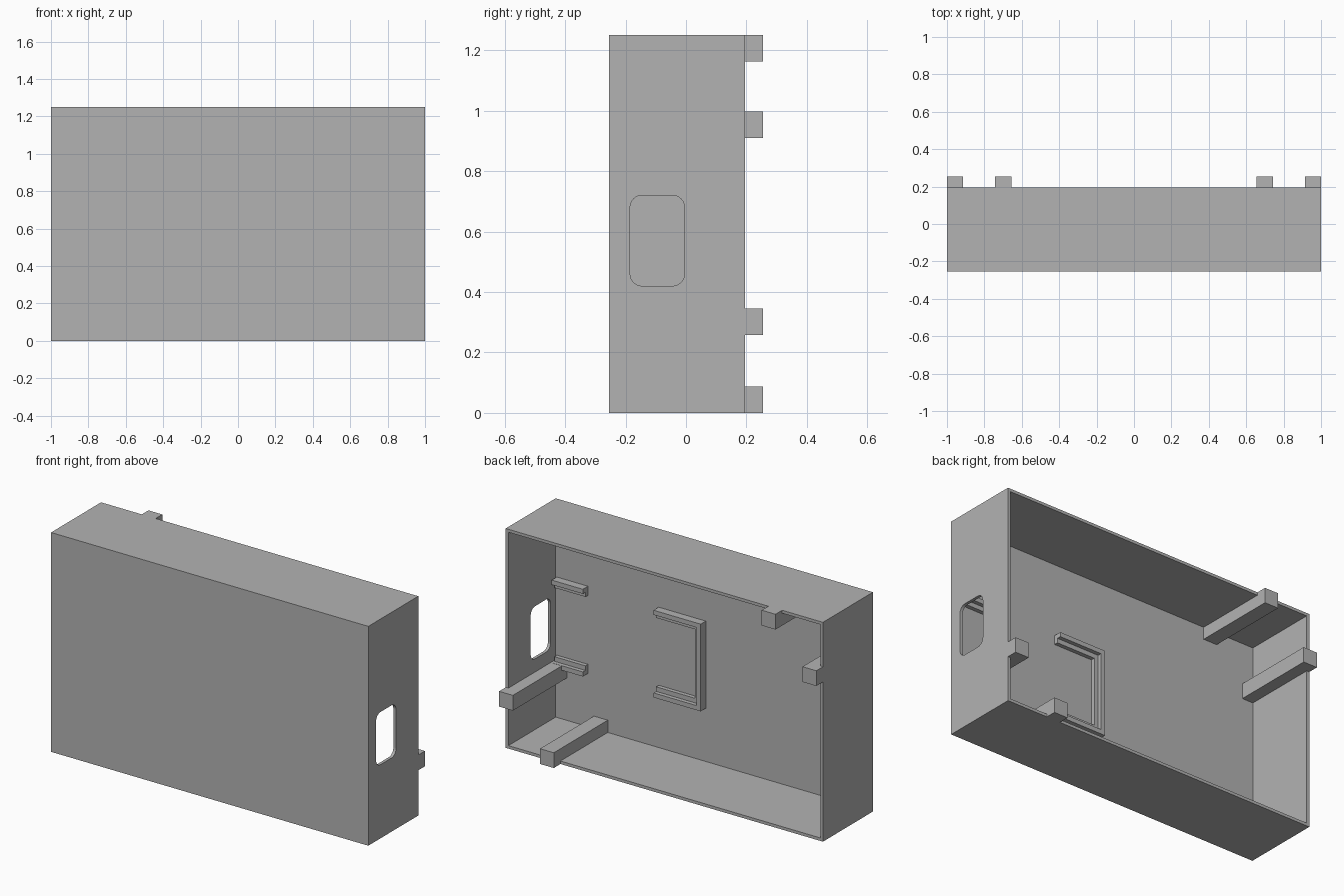
import bpy, bmesh
from mathutils import Matrix, Vector

cube = bpy.data.objects.get("Cube")
if cube:
    bpy.data.objects.remove(cube, do_unlink=True)

grey = bpy.data.materials.new("plain grey")
grey.use_nodes = True
grey.diffuse_color = (0.45, 0.45, 0.45, 1)
grey.node_tree.nodes["Principled BSDF"].inputs["Base Color"].default_value = grey.diffuse_color

FRONT, RIM, TIP = -0.255, 0.195, 0.255    # y of front face, open rim and peg tips
HEIGHT, WALL = 1.25, 0.024
FLOOR = FRONT + WALL                      # inner surface of the front wall
PEG = 0.087


def add_box(bm, lo, hi):
    lo, hi = Vector(lo), Vector(hi)
    size = hi - lo
    mat = Matrix.Translation((lo + hi) / 2) @ Matrix.Diagonal((*size, 1))
    return bmesh.ops.create_cube(bm, size=1, matrix=mat)["verts"]


def finish(name, bm):
    mesh = bpy.data.meshes.new(name)
    bm.normal_update()
    bm.to_mesh(mesh)
    bm.free()
    mesh.materials.append(grey)
    obj = bpy.data.objects.new(name, mesh)
    bpy.context.collection.objects.link(obj)
    return obj


def box(name, *corners):
    bm = bmesh.new()
    add_box(bm, *corners)
    return finish(name, bm)


# Hollow case: inset the back face and push it in to leave thin walls
bm = bmesh.new()
add_box(bm, (-1, FRONT, 0), (1, RIM, HEIGHT))
bm.normal_update()
back = max(bm.faces, key=lambda f: f.calc_center_median().y)
bmesh.ops.inset_region(bm, faces=[back], thickness=WALL)
pushed = bmesh.ops.extrude_face_region(bm, geom=[back])["geom"]
moved = [v for v in pushed if isinstance(v, bmesh.types.BMVert)]
bmesh.ops.translate(bm, verts=moved, vec=(0, FLOOR - RIM, 0))
if back.is_valid:
    bmesh.ops.delete(bm, geom=[back], context="FACES_ONLY")
bmesh.ops.recalc_face_normals(bm, faces=bm.faces[:])
case = finish("case", bm)

# Rounded port opening through the side wall
bm = bmesh.new()
add_box(bm, (0.9, -0.185, 0.42), (1.1, -0.005, 0.72))
along = [e for e in bm.edges if abs(e.verts[0].co.x - e.verts[1].co.x) > 0.1]
bmesh.ops.bevel(bm, geom=along, offset=0.04, segments=6, profile=0.5, affect="EDGES")
cutter = finish("port_cutter", bm)
cutter.hide_render = True
cut = case.modifiers.new("port", "BOOLEAN")
cut.operation, cut.solver, cut.object = "DIFFERENCE", "EXACT", cutter
bpy.context.view_layer.objects.active = case
bpy.ops.object.modifier_apply(modifier=cut.name)
bpy.data.objects.remove(cutter, do_unlink=True)

# Four full-depth pegs, one on each wall, arranged with half-turn symmetry
for name, x, z in (("left_peg", 1 - PEG, 0.258), ("bottom_peg", 0.655, 0),
                   ("right_peg", -1, 0.91), ("top_peg", -0.743, HEIGHT - PEG)):
    box(name, (x, FLOOR, z), (x + PEG, TIP, z + PEG))

# Stepped board rails: tall outer lip with a low ledge on the inner side
LIP, LEDGE = FLOOR + 0.046, FLOOR + 0.023
LOW, TOP, STEP = 0.32, 0.817, 0.026
LEFT_END = 1 - WALL
for part, x0, x1 in (("side_rail", 0.78, LEFT_END), ("bracket_rail", 0.037, 0.334)):
    for end, z, d in (("lower", LOW, 1), ("upper", TOP, -1)):
        for kind, y, w in (("lip", LIP, STEP), ("ledge", LEDGE, 2 * STEP)):
            z0, z1 = sorted((z, z + d * w))
            box(f"{end}_{part}_{kind}", (x0, FLOOR, z0), (x1, y, z1))

# End stop joining the two bracket rails
box("bracket_stop_lip", (0.037, FLOOR, LOW), (0.037 + STEP, LIP, TOP))
box("bracket_stop_ledge", (0.037, FLOOR, LOW), (0.037 + 2 * STEP, LEDGE, TOP))
